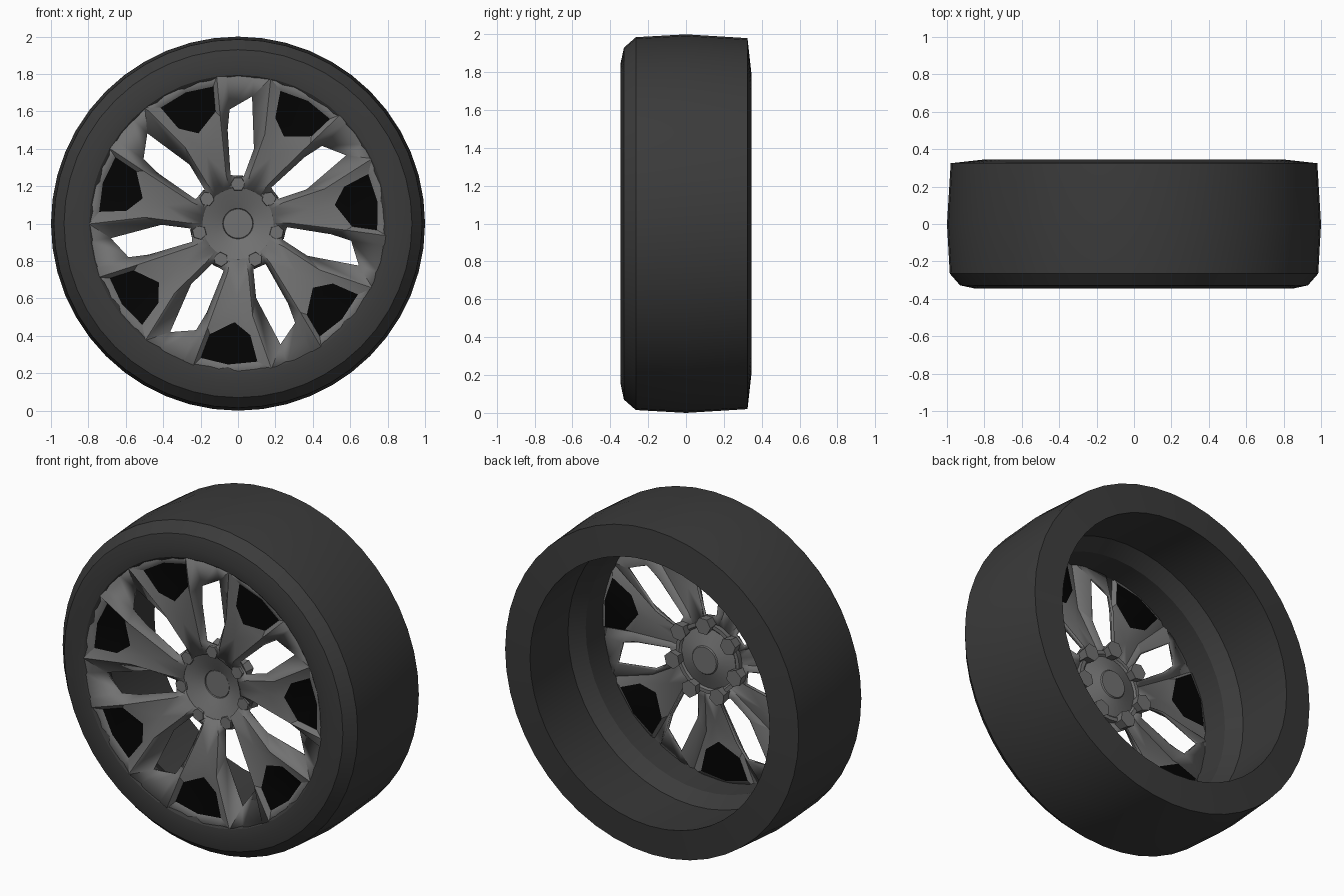
import bpy, bmesh
from math import sin, cos, radians, tau

if "Cube" in bpy.data.objects:
    bpy.data.objects.remove(bpy.data.objects["Cube"], do_unlink=True)


def material(name, value):
    m = bpy.data.materials.new(name)
    m.use_nodes = True
    col = (value, value, value, 1)
    m.diffuse_color = col
    m.node_tree.nodes["Principled BSDF"].inputs["Base Color"].default_value = col
    return m


RUBBER = material("dark_rubber", 0.043)
METAL = material("grey_metal", 0.165)
BLACK = material("black_insert", 0.001)


def polar(r, angle, y):
    return (r * cos(angle), y, 1 + r * sin(angle))


def finish(bm, name, mats):
    me = bpy.data.meshes.new(name)
    bm.to_mesh(me)
    bm.free()
    ob = bpy.data.objects.new(name, me)
    bpy.context.collection.objects.link(ob)
    for m in mats:
        me.materials.append(m)
    bpy.ops.object.select_all(action="DESELECT")
    ob.select_set(True)
    bpy.context.view_layer.objects.active = ob
    bpy.ops.object.shade_smooth_by_angle(angle=radians(25))
    return ob


def lathe(name, profile, segs, mat, closed=True):
    """Revolve an (r, y) profile about the axle."""
    bm = bmesh.new()
    rings = [[bm.verts.new(polar(r, tau * i / segs, y)) for r, y in profile]
             for i in range(segs)]
    n = len(profile)
    for i in range(segs):
        a, b = rings[i], rings[(i + 1) % segs]
        for j in range(n if closed else n - 1):
            k = (j + 1) % n
            bm.faces.new((a[j], a[k], b[k], b[j]))
    bmesh.ops.remove_doubles(bm, verts=bm.verts, dist=1e-5)
    bmesh.ops.recalc_face_normals(bm, faces=bm.faces)
    return finish(bm, name, [mat])


# Tyre with hollow barrel open at the back and a stepped seat for the wheel
lathe("tyre", [(.795, -.338), (.85, -.345), (.93, -.328), (.985, -.265), (1, 0),
               (.98, .325), (.8, .345), (.83, -.06), (.775, -.15), (.77, -.318)],
      48, RUBBER)

# Thin dished hub, sunk at its round centre cap
lathe("hub", [(0, -.195), (.078, -.195), (.08, -.19), (.082, -.199), (.15, -.228),
              (.207, -.248), (.212, -.205), (.19, -.205), (.18, -.215),
              (.085, -.182), (.08, -.175), (0, -.175)], 28, METAL, closed=False)

# One seventh of the wheel face: radius, angle from the spoke axis, depth
POINTS = {
    # rim edge
    "a0": (.797, -21.5, -.335), "a1": (.797, -17.5, -.338), "a2": (.797, -15, -.335),
    "a3": (.797, -4, -.335), "a4": (.797, 8, -.335), "a5": (.797, 13, -.338),
    "a6": (.797, 19.4, -.335),
    # insert outline
    "p1": (.745, -15.5, -.31), "p2": (.755, -4, -.31), "p3": (.745, 8, -.31),
    "p4": (.6, 6.3, -.303), "p5": (.527, -2, -.3), "p6": (.61, -14.3, -.303),
    # window edges on both sides of the spoke
    "oa": (.612, -21.5, -.275), "ob": (.503, -19.4, -.26), "oc": (.263, -17, -.235),
    "od": (.684, 19.4, -.285), "oe": (.409, 13.7, -.25), "of": (.252, 18.9, -.235),
    # ridges and spoke middle
    "rb": (.58, -16.3, -.325), "rc": (.27, -12, -.268),
    "re": (.5, 9, -.318), "rf": (.27, 12, -.268), "c": (.4, -1, -.287),
    # hub edge
    "h0": (.19, -17, -.245), "h1": (.19, -12, -.249), "h2": (.19, 0, -.25),
    "h3": (.19, 12, -.249), "h4": (.19, 18.9, -.245),
}
# Faces of a sector; a plus sign means the next sector's point
FACES = """a2 a3 p2 p1|a3 a4 p3 p2|a0 a1 rb oa|oa rb ob|ob rb rc oc|a1 a2 p1
a1 p1 p6 rb|rb p6 p5 c|rb c rc|a4 a5 p3|p3 a5 re p4|p4 re c p5|re rf c
rc c h2 h1|c rf h3 h2|a5 a6 od|a5 od oe re|re oe rf|rf oe of|oc rc h1 h0
rf of h4 h3|of oc+ h0+ h4|a6 a0+ oa+ od|p1 p2 p3 p4 p5 p6""".replace("\n", "|").split("|")
SECTORS = 7
STEP = tau / SECTORS
START = -tau / 4

bm = bmesh.new()
sectors = [{k: bm.verts.new(polar(r, START + i * STEP + radians(a), y))
            for k, (r, a, y) in POINTS.items()} for i in range(SECTORS)]
for i in range(SECTORS):
    for face in FACES:
        f = bm.faces.new([sectors[(i + k.endswith("+")) % SECTORS][k.rstrip("+")]
                          for k in face.split()])
        f.normal_update()
        if f.normal.y > 0:
            f.normal_flip()
        f.material_index = int(face.startswith("p1 p2"))
spokes = finish(bm, "spoked_wheel_face", [METAL, BLACK])
solid = spokes.modifiers.new("thickness", "SOLIDIFY")
solid.thickness = .015
solid.offset = -1

# Faceted lug seats at the inner end of each window
bm = bmesh.new()
for i in range(SECTORS):
    made = bmesh.ops.create_cone(bm, cap_ends=True, segments=6, radius1=.052,
                                 radius2=.038, depth=.09)["verts"]
    ang = START + (i + .5) * STEP
    for v in made:
        x, y, z = v.co
        r = .212 + x
        v.co = (r * cos(ang) - y * sin(ang), -.205 - z, 1 + r * sin(ang) + y * cos(ang))
bmesh.ops.recalc_face_normals(bm, faces=bm.faces)
finish(bm, "lug_seats", [METAL])
